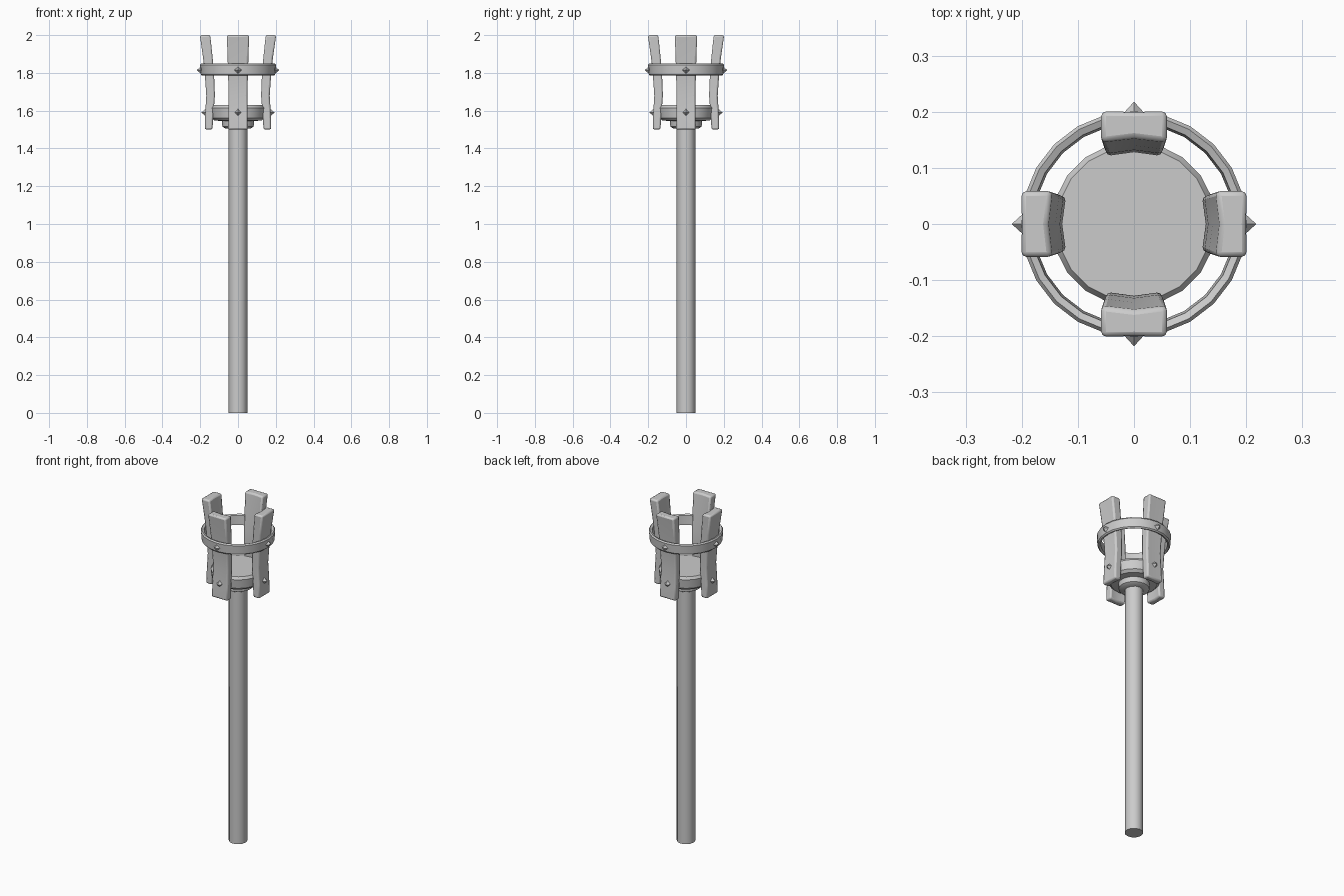
import bpy, bmesh, math
from mathutils import Matrix, Vector

if "Cube" in bpy.data.objects:
    bpy.data.objects.remove(bpy.data.objects["Cube"])


def finish(bm, name, bevel=0.0, segs=2):
    bmesh.ops.recalc_face_normals(bm, faces=bm.faces)
    me = bpy.data.meshes.new(name)
    bm.to_mesh(me)
    bm.free()
    ob = bpy.data.objects.new(name, me)
    bpy.context.collection.objects.link(ob)
    if bevel:
        m = ob.modifiers.new("Bevel", "BEVEL")
        m.width, m.segments = bevel, segs
        m.limit_method, m.angle_limit = "ANGLE", math.radians(40)
    bpy.ops.object.select_all(action="DESELECT")
    ob.select_set(True)
    bpy.context.view_layer.objects.active = ob
    bpy.ops.object.shade_smooth_by_angle(angle=math.radians(32))
    return ob


def lathe(name, profile, sides, closed=False):
    """Revolve (radius, z) points; closed makes a hollow ring, otherwise ends are capped."""
    bm = bmesh.new()
    rows = []
    for r, z in profile:
        rows.append([bm.verts.new((r * math.cos(a), r * math.sin(a), z))
                     for a in (2 * math.pi * i / sides for i in range(sides))])
    pairs = list(zip(rows, rows[1:] + rows[:1])) if closed else list(zip(rows, rows[1:]))
    for lo, hi in pairs:
        for i in range(sides):
            j = (i + 1) % sides
            bm.faces.new((lo[i], lo[j], hi[j], hi[i]))
    if not closed:
        bm.faces.new(rows[0])
        bm.faces.new(rows[-1])
    return finish(bm, name)


def slat(name, angle):
    # z, inner distance, outer distance, half width
    stations = [(1.50, .134, .176, .052), (1.58, .129, .174, .051),
                (1.68, .121, .168, .050), (1.78, .125, .175, .052),
                (1.88, .133, .185, .055), (2.00, .146, .202, .059)]
    bm = bmesh.new()
    rows = []
    for z, ri, ro, w in stations:
        pts = [(ri, -w), (ro, -w), (ro - .001, 0), (ro, w), (ri, w), (ri + .007, 0)]
        rows.append([bm.verts.new((x, y, z)) for x, y in pts])
    for lo, hi in zip(rows, rows[1:]):
        for i in range(6):
            j = (i + 1) % 6
            bm.faces.new((lo[i], lo[j], hi[j], hi[i]))
    for r in (rows[0], rows[-1]):
        bm.faces.new((r[0], r[1], r[2], r[5]))
        bm.faces.new((r[5], r[2], r[3], r[4]))
    bm.transform(Matrix.Rotation(angle, 4, "Z"))
    finish(bm, name, .009)


def stud(name, angle, base, tip, z, half=.02):
    # four-sided pyramid pointing outwards
    bm = bmesh.new()
    ring = [bm.verts.new(p) for p in ((base, -half, z), (base, 0, z - half),
                                      (base, half, z), (base, 0, z + half))]
    top = bm.verts.new((tip, 0, z))
    bm.faces.new(ring)
    for i in range(4):
        bm.faces.new((ring[i], ring[(i + 1) % 4], top))
    bm.transform(Matrix.Rotation(angle, 4, "Z"))
    finish(bm, name)


# Shaft
lathe("shaft", [(.05, 0), (.05, 1.53)], 12)

# Cup with a stepped collar underneath
lathe("cup", [(.065, 1.505), (.083, 1.515), (.085, 1.545), (.125, 1.548), (.14, 1.562),
              (.147, 1.615), (.138, 1.63)], 20)

# Hoop around the slats
lathe("hoop", [(.179, 1.79), (.190, 1.785), (.197, 1.792), (.201, 1.842),
               (.195, 1.85), (.183, 1.845)], 24, closed=True)

# Four slats with their studs
for k in range(4):
    a = k * math.pi / 2
    slat(f"slat_{k}", a)
    stud(f"hoop_stud_{k}", a, .196, .218, 1.815)
    stud(f"slat_stud_{k}", a, .170, .194, 1.59)
